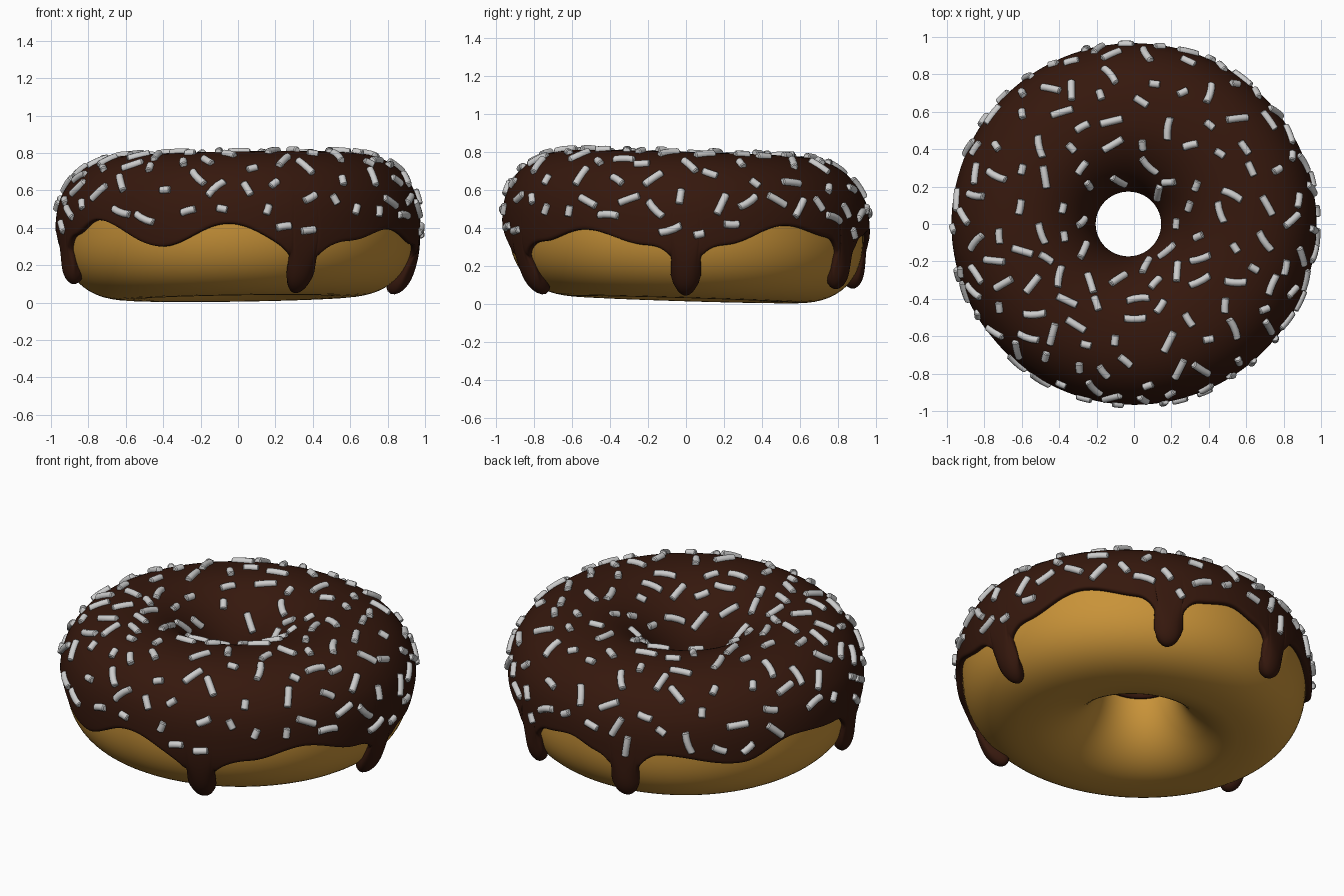
import bpy, bmesh, random
from math import sin, cos, asin, copysign, exp, pi, radians, degrees, sqrt
from mathutils import Vector

if "Cube" in bpy.data.objects:
    bpy.data.objects.remove(bpy.data.objects["Cube"])

random.seed(7)
ZC, H, R = 0.39, 0.368, 0.56
# wavy lower rim of the icing: (azimuth, height); drips: (azimuth, tip height)
RIM = [(-141, .44), (-115, .30), (-93, .42), (-68, .28), (-52, .33), (-34, .39), (-12, .31),
       (0, .28), (12, .31), (33, .41), (52, .35), (62, .28), (72, .35), (84, .38), (95, .33),
       (104, .28), (116, .36), (143, .30), (162, .40), (183, .37), (195, .30), (206, .36)]
DRIPS = [(-68, .09), (0, .08), (62, .10), (104, .10), (195, .12)]
HALF = 4.0  # half width of a drip in degrees


def tilt(x, y):
    return 0.015 * x - 0.03 * y


def point(th, phi):
    """Point on the dough: squarish outside, round towards the hole."""
    c, s = cos(phi), sin(phi)
    n, a = (2.4, 0.373) if c > 0 else (2.0, 0.355)
    r = R + a * copysign(abs(c) ** (2 / n), c)
    z = ZC + H * copysign(abs(s) ** (2 / n), s)
    x, y = 1.01 * r * cos(th) - 0.03 * max(0, -c), r * sin(th)
    return Vector((x, y, z + tilt(x, y)))


def normal(th, phi, e=0.01):
    return (point(th + e, phi) - point(th - e, phi)).cross(
        point(th, phi + e) - point(th, phi - e)).normalized()


def nearest_drip(deg):
    """Signed angle to the nearest drip, its azimuth and tip height."""
    return min((((deg - a + 180) % 360 - 180, a, tip) for a, tip in DRIPS),
               key=lambda v: abs(v[0]))


def rim_height(deg):
    """Cosine-interpolated rim height, sagging next to drips."""
    d = abs(nearest_drip(deg)[0])
    deg = (deg + 141) % 360 - 141
    pts = RIM + [(RIM[0][0] + 360, RIM[0][1])]
    for (a0, z0), (a1, z1) in zip(pts, pts[1:]):
        if a0 <= deg <= a1:
            t = (1 - cos(pi * (deg - a0) / (a1 - a0))) / 2
            return z0 + (z1 - z0) * t - 0.06 * exp(-max(0, d - HALF) / 2)


def outer_phi(th, z):
    """Profile angle of a height on the outer side."""
    s = (z - tilt(0.92 * cos(th), 0.92 * sin(th)) - ZC) / H
    return copysign(asin(min(1, abs(s) ** 1.2)), s)


def make_object(name, bm, color=None):
    me = bpy.data.meshes.new(name)
    bm.to_mesh(me)
    bm.free()
    for p in me.polygons:
        p.use_smooth = True
    ob = bpy.data.objects.new(name, me)
    bpy.context.collection.objects.link(ob)
    if color:
        mat = bpy.data.materials.new(name)
        mat.diffuse_color = (*color, 1)
        mat.use_nodes = True
        mat.node_tree.nodes["Principled BSDF"].inputs["Base Color"].default_value = mat.diffuse_color
        me.materials.append(mat)
    return ob


def skin(bm, cols, wrap_rows):
    """Quads between neighbouring closed columns of vertices."""
    n, m = len(cols), len(cols[0])
    for i in range(n):
        a, b = cols[i], cols[(i + 1) % n]
        for j in range(m if wrap_rows else m - 1):
            k = (j + 1) % m
            bm.faces.new((a[j], a[k], b[k], b[j]))


# Dough ring
bm = bmesh.new()
cols = [[bm.verts.new(point(2 * pi * i / 120, pi - 2 * pi * j / 72)) for j in range(72)]
        for i in range(120)]
skin(bm, cols, True)
make_object("dough", bm, (0.58, 0.29, 0.04))

# Icing sheet with wavy rim; columns are denser at the drips
degs = [d * 2.0 for d in range(180) if abs(nearest_drip(d * 2.0)[0]) > 5.6]
for a, _ in DRIPS:
    degs += [a % 360 + o for o in (-4.9, -4.2, -3.95, -3.6, -2.9, -1.6, 0,
                                   1.6, 2.9, 3.6, 3.95, 4.2, 4.9)]
degs = sorted(d % 360 for d in degs)
UPPER, LOWER = 20, 12
bm = bmesh.new()
cols, weights = [], []
for deg in degs:
    d, az, tip = nearest_drip(deg)
    round_end = sqrt(max(0, 1 - (d / HALF) ** 2))
    end = tip + 0.06 * (1 - round_end) if abs(d) < HALF else rim_height(deg)
    start, mid, last = pi + 0.06, 0.45, outer_phi(radians(deg), end)
    phis = [start + (mid - start) * j / UPPER for j in range(UPPER)]
    phis += [mid + (last - mid) * j / LOWER for j in range(LOWER + 1)]
    col = []
    for j, phi in enumerate(phis):
        z, th, w = point(radians(deg), phi).z, radians(deg), 0.5
        if abs(d) < 4.5 and phi < 0.45:
            low = min(1, max(0, (0.34 - z) / 0.12))          # 0 above, 1 on the drip
            bulb = exp(-((z - tip - 0.04) / 0.07) ** 2)
            th = radians(az + d * (1 - low * (0.22 - 0.27 * bulb)))
            w += low * round_end * (0.15 + 0.35 * bulb) * (0.6 if j == len(phis) - 1 else 1)
        col.append(bm.verts.new(point(th, phi) - normal(th, phi) * 0.004))
        weights.append(w)
    cols.append(col)
skin(bm, cols, False)
icing = make_object("icing", bm, (0.036, 0.009, 0.004))
group = icing.vertex_groups.new(name="thickness")
for i, w in enumerate(weights):
    group.add([i], w, 'REPLACE')
sol = icing.modifiers.new("thickness", 'SOLIDIFY')
sol.thickness, sol.offset, sol.vertex_group = 0.076, 1, "thickness"
sub = icing.modifiers.new("rounding", 'SUBSURF')
sub.levels = sub.render_levels = 1

# Sprinkles: short, slightly bent rods scattered over the icing
bm = bmesh.new()
placed = []
SIDES = 10
for _ in range(9000):
    th, phi = random.uniform(0, 2 * pi), random.uniform(-0.1, 2.6)
    p = point(th, phi)
    if random.random() > Vector((p.x, p.y)).length / 0.95:
        continue
    if phi < 0.6 and p.z < rim_height(degrees(th)) + 0.08:
        continue
    n = normal(th, phi)
    p = p + n * 0.038
    if any((p - q).length < 0.118 for q in placed):
        continue
    placed.append(p)
    u = n.orthogonal().normalized()
    ang = random.uniform(0, pi)
    t = u * cos(ang) + n.cross(u) * sin(ang)
    side = n.cross(t)
    length = random.choice((0.06, 0.085, 0.12, 0.125))
    bend = random.choice((0, 0, 2, -2))
    half, rad = length / 2, 0.020
    rings = []
    for s, k in ((-half, .75), (-half + .005, 1), (-half / 3, 1),
                 (half / 3, 1), (half - .005, 1), (half, .75)):
        c = p + t * s + (side * bend - n * 1.0) * s * s
        rings.append([bm.verts.new(c + (side * cos(2 * pi * j / SIDES)
                                        + n * sin(2 * pi * j / SIDES)) * rad * k)
                      for j in range(SIDES)])
    for a, b in zip(rings, rings[1:]):
        for j in range(SIDES):
            k = (j + 1) % SIDES
            bm.faces.new((a[j], a[k], b[k], b[j]))
    bm.faces.new(rings[0][::-1])
    bm.faces.new(rings[-1])
    if len(placed) >= 165:
        break
bmesh.ops.recalc_face_normals(bm, faces=bm.faces)
sprinkles = make_object("sprinkles", bm)
bpy.context.view_layer.objects.active = sprinkles
sprinkles.select_set(True)
bpy.ops.object.shade_smooth_by_angle(angle=radians(40))
